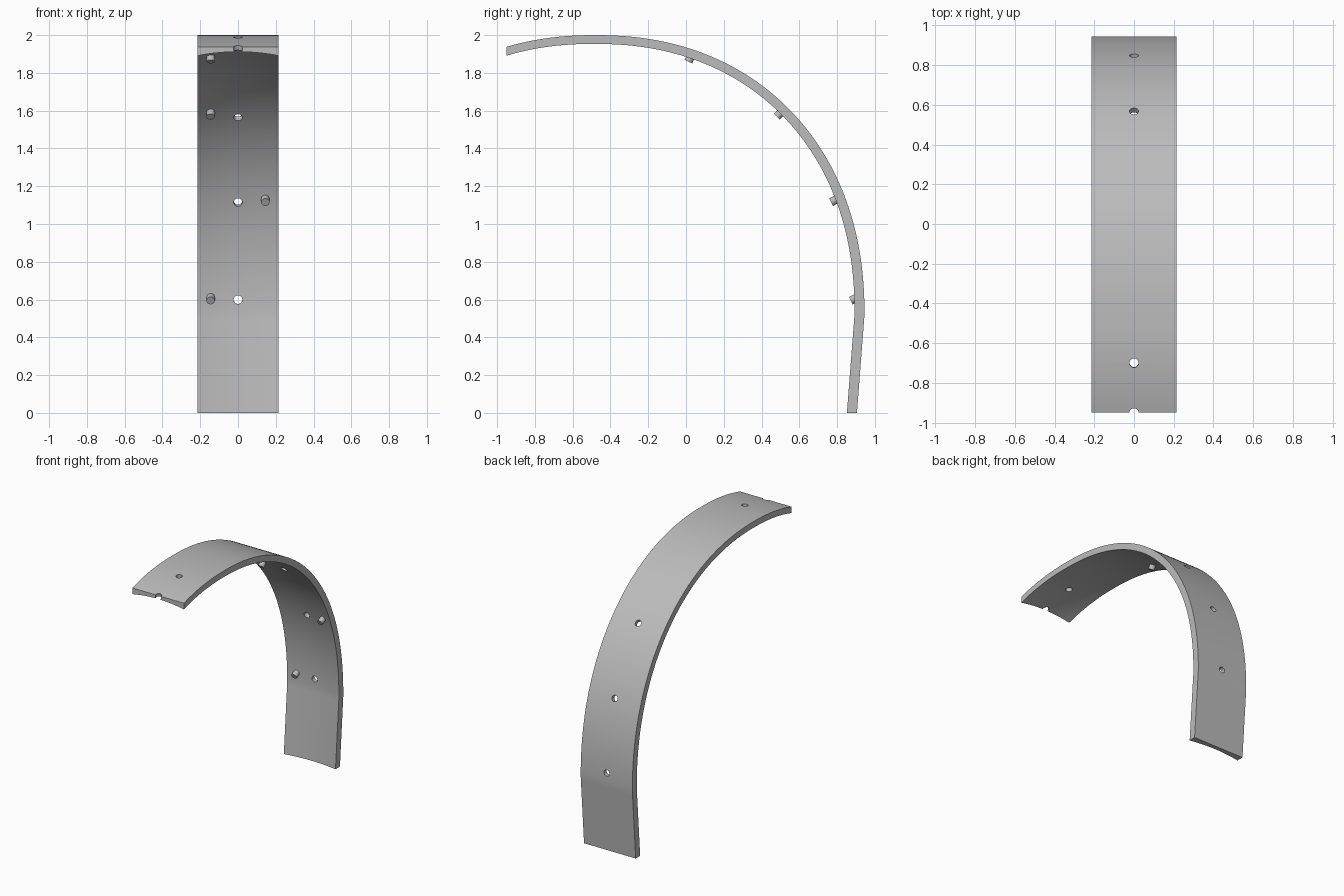
import bpy, bmesh, math
from mathutils import Vector, Matrix

cube = bpy.data.objects.get("Cube")
if cube:
    bpy.data.objects.remove(cube, do_unlink=True)

gray = bpy.data.materials.new("plain gray")
gray.use_nodes = True
gray.diffuse_color = (0.5, 0.5, 0.5, 1)
gray.node_tree.nodes["Principled BSDF"].inputs["Base Color"].default_value = (0.5, 0.5, 0.5, 1)

HALF_W = 0.215
CY, CZ, RY, RZ, POWER = -0.48, 0.52, 1.425, 1.48, 2.18
FRONT_Y = -0.95


def arc_z(y):
    u = min(abs(y - CY) / RY, 1)
    return CZ + RZ * (1 - u ** POWER) ** (1 / POWER)


def arc_y(z):
    v = min(abs(z - CZ) / RZ, 1)
    return CY + RY * (1 - v ** POWER) ** (1 / POWER)


def normal(y, z):
    """Outward direction of the arc at a point."""
    a, b = (y - CY) / RY, (z - CZ) / RZ
    g = lambda t, r: math.copysign(abs(t) ** (POWER - 1), t) / r
    return Vector((0, g(a, RY), g(b, RZ))).normalized()


def make_object(name, bm):
    bmesh.ops.recalc_face_normals(bm, faces=bm.faces)
    mesh = bpy.data.meshes.new(name)
    bm.to_mesh(mesh)
    bm.free()
    mesh.materials.append(gray)
    obj = bpy.data.objects.new(name, mesh)
    bpy.context.collection.objects.link(obj)
    return obj


def add_cylinder(bm, centre, axis, radius, depth):
    turn = axis.to_track_quat('Z', 'Y').to_matrix().to_4x4()
    bmesh.ops.create_cone(bm, cap_ends=True, segments=24, radius1=radius, radius2=radius,
                          depth=depth, matrix=Matrix.Translation(centre) @ turn)


def smooth(obj):
    bpy.ops.object.select_all(action='DESELECT')
    obj.select_set(True)
    bpy.context.view_layer.objects.active = obj
    bpy.ops.object.shade_smooth_by_angle(angle=math.radians(30))


# Side profile: curved upper arc, then a straight tail leaning forward
profile = []
for i in range(49):
    y = FRONT_Y + (0.6 - FRONT_Y) * i / 48
    profile.append((y, arc_z(y)))
z0 = profile[-1][1]
for i in range(1, 33):
    z = z0 + (CZ - z0) * i / 32
    profile.append((arc_y(z), z))
normals = [normal(y, z) for y, z in profile]
tail = Vector((0, 0.997, -0.08)).normalized()
for t in (0.06, 0.5, 1):
    profile.append((0.945 - 0.04 * t, CZ * (1 - t)))
    normals.append(tail)

# Band: flat outside, hollowed across the width on the inside
COLS = 16
bm = bmesh.new()
rings = []
last = len(profile) - 1
for k, ((y, z), n) in enumerate(zip(profile, normals)):
    outer = [bm.verts.new((s * HALF_W, y, z)) for s in (-1, 1)]
    inner = []
    for c in range(COLS + 1):
        s = 1 - 2 * c / COLS
        thick = 0.025 + 0.008 * k / last + 0.02 * s * s
        p = Vector((s * HALF_W, y, z)) - n * thick
        if k == 0:
            p = Vector((s * HALF_W, y, z - thick / n.z))
        elif k == last:
            p = Vector((s * HALF_W, y - thick / n.y, 0))
        inner.append(bm.verts.new(p))
    rings.append(outer + inner)
for a, b in zip(rings, rings[1:]):
    for i in range(len(a)):
        j = (i + 1) % len(a)
        bm.faces.new((a[i], a[j], b[j], b[i]))
bm.faces.new(rings[0])
bm.faces.new(rings[-1])
band = make_object("curved_band", bm)

# Round holes on the centre line, the first one open at the front edge
spots = [(y, arc_z(y)) for y in (FRONT_Y, -0.7)]
spots += [(arc_y(z), z) for z in (1.585, 1.125, 0.6)]
bm = bmesh.new()
for y, z in spots:
    add_cylinder(bm, Vector((0, y, z)), normal(y, z), 0.023, 0.2)
cutter = make_object("hole_cutter", bm)
cutter.hide_render = True
cut = band.modifiers.new("holes", 'BOOLEAN')
cut.object = cutter
cut.operation = 'DIFFERENCE'
cut.solver = 'EXACT'
bpy.context.view_layer.objects.active = band
band.select_set(True)
bpy.ops.object.modifier_apply(modifier=cut.name)
bpy.data.objects.remove(cutter, do_unlink=True)
smooth(band)

# Short pegs on the inner face: side, centre y, centre z, downward tilt
pegs = [(-0.145, 0.02, 1.875, 65), (-0.145, 0.493, 1.58, 45),
        (0.145, 0.783, 1.123, 27), (-0.145, 0.888, 0.602, 27)]
for i, (x, y, z, tilt) in enumerate(pegs):
    a = math.radians(tilt)
    axis = Vector((0, math.cos(a), math.sin(a)))
    bm = bmesh.new()
    add_cylinder(bm, Vector((x, y, z)) + axis * 0.008, axis, 0.022, 0.05)
    smooth(make_object(f"peg_{i + 1}", bm))
